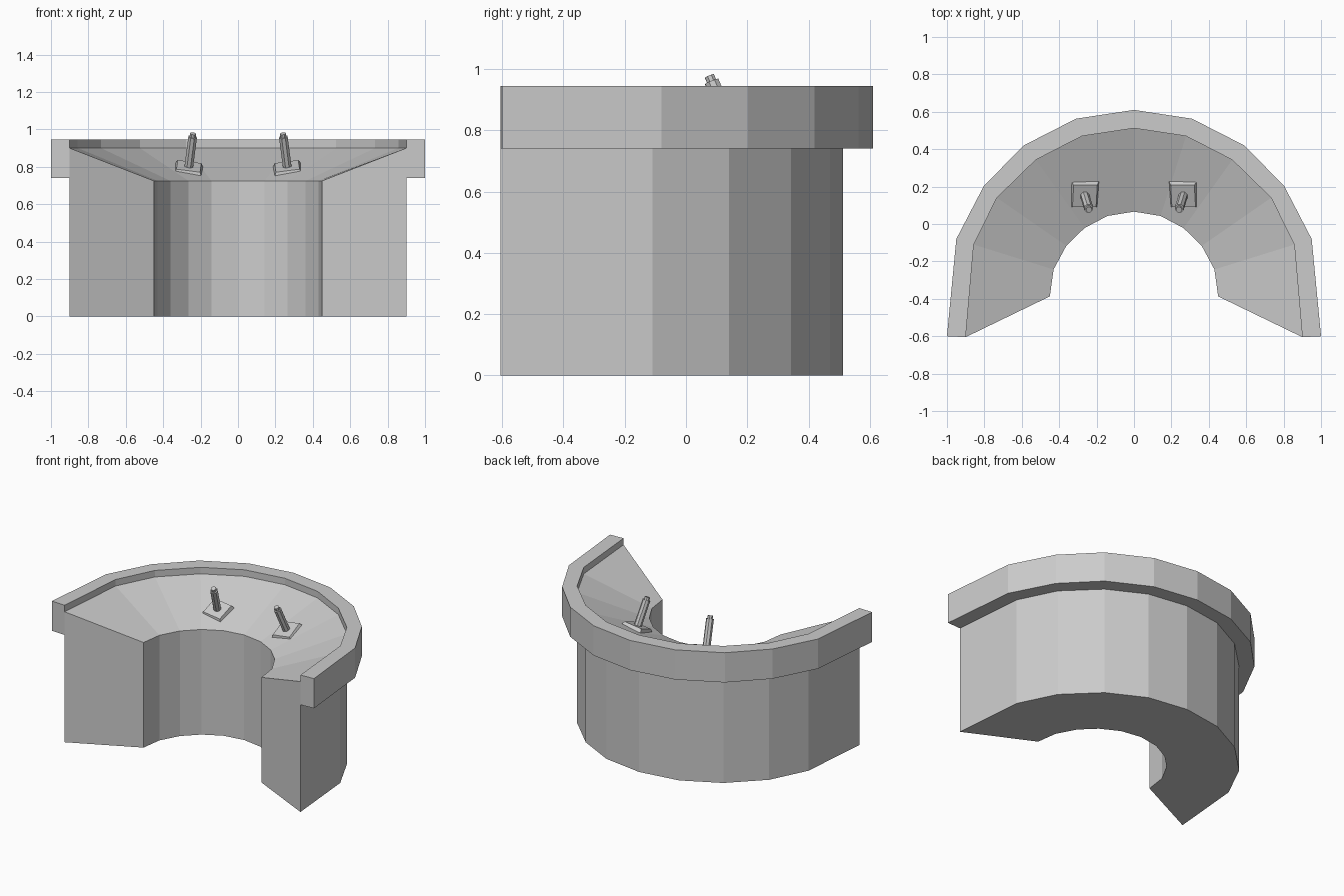
import bpy, bmesh
from math import radians
from mathutils import Matrix, Vector

if "Cube" in bpy.data.objects:
    bpy.data.objects.remove(bpy.data.objects["Cube"])

# half outlines in plan, from the front end to the centre back
RIM = [(1.0, -0.60), (0.95, -0.08), (0.803, 0.203), (0.59, 0.42), (0.31, 0.563), (0, 0.61)]
WALL = [(0.9, -0.605), (0.857, -0.11), (0.733, 0.14), (0.525, 0.343), (0.278, 0.47), (0, 0.512)]
INNER = [(0.45, -0.387), (0.43, -0.243), (0.362, -0.117), (0.265, -0.022), (0.142, 0.043), (0, 0.066)]


def full(half):
    return half + [(-x, y) for x, y in reversed(half[:-1])]


def finish(name, bm):
    bmesh.ops.recalc_face_normals(bm, faces=bm.faces)
    mesh = bpy.data.meshes.new(name)
    bm.to_mesh(mesh)
    bm.free()
    ob = bpy.data.objects.new(name, mesh)
    bpy.context.collection.objects.link(ob)
    return ob


def curved_block(name, outer, inner, z0, z_out, z_in):
    """Sweep a four-cornered section between two plan outlines."""
    bm = bmesh.new()
    rings = []
    for o, i in zip(full(outer), full(inner)):
        rings.append([bm.verts.new(p) for p in
                      ((*o, z0), (*o, z_out), (*i, z_in), (*i, z0))])
    for a, b in zip(rings, rings[1:]):
        for k in range(4):
            n = (k + 1) % 4
            bm.faces.new((a[k], a[n], b[n], b[k]))
    bm.faces.new(rings[0])
    bm.faces.new(rings[-1][::-1])
    return finish(name, bm)


def cone(name, sides, r1, r2, z0, z1, matrix, turn=0):
    bm = bmesh.new()
    local = Matrix.Translation((0, 0, (z0 + z1) / 2)) @ Matrix.Rotation(turn, 4, 'Z')
    bmesh.ops.create_cone(bm, cap_ends=True, segments=sides, radius1=r1,
                          radius2=r2, depth=z1 - z0, matrix=matrix @ local)
    return finish(name, bm)


# desk body with sloping top, and raised outer rim
curved_block("console_body", WALL, INNER, 0, 0.90, 0.725)
curved_block("outer_rim", RIM, WALL, 0.74, 0.945, 0.945)

# pair of levers standing square to the sloping top
for side, label in ((-1, "left"), (1, "right")):
    up = Vector((-side * 0.13, -0.42, 1)).normalized()
    xa = Vector((1, 0, side * 0.13)).normalized()
    ya = up.cross(xa)
    frame = Matrix((xa, ya, up)).transposed().to_4x4()
    frame = Matrix.Translation((side * 0.265, 0.157, 0.785)) @ frame
    cone(label + "_lever_plate", 4, 0.106, 0.09, -0.005, 0.02, frame, radians(45))
    cone(label + "_lever_shaft", 8, 0.025, 0.025, 0.01, 0.19, frame, radians(22.5))
    cone(label + "_lever_tip", 8, 0.017, 0.017, 0.19, 0.21, frame, radians(22.5))
